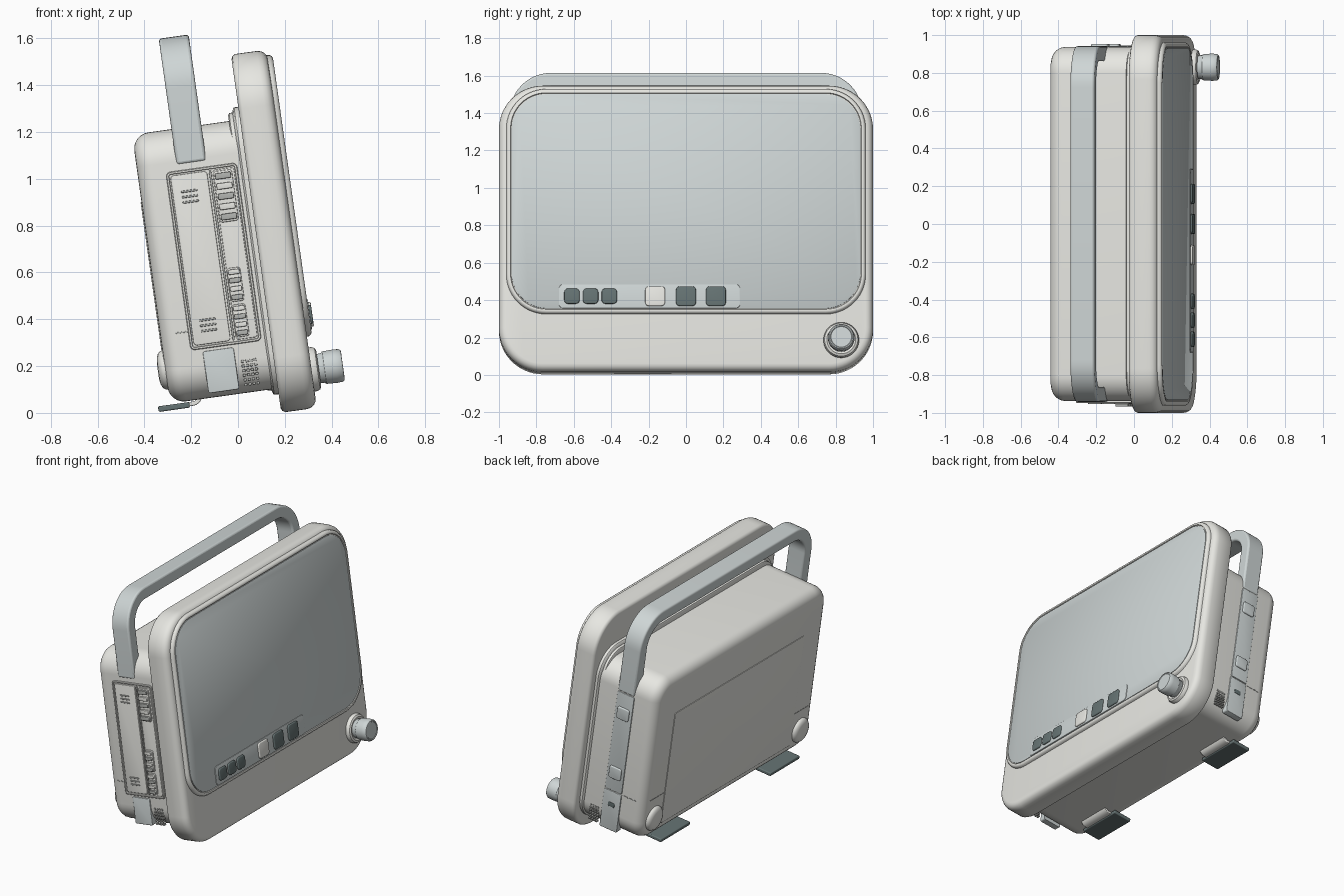
import bpy, bmesh, math
from mathutils import Matrix, Vector

if "Cube" in bpy.data.objects:
    bpy.data.objects.remove(bpy.data.objects["Cube"])

TILT = Matrix.Rotation(math.radians(-8), 4, 'Y')   # whole device leans back


def mat(name, c):
    m = bpy.data.materials.new(name)
    m.diffuse_color = (*c, 1)
    m.use_nodes = True
    m.node_tree.nodes["Principled BSDF"].inputs["Base Color"].default_value = m.diffuse_color
    return m


SHELL = mat("shell", (0.80, 0.80, 0.76))
GREY = mat("blue_grey", (0.62, 0.67, 0.67))
DARK = mat("dark", (0.13, 0.17, 0.17))
SEAM = mat("seam", (0.45, 0.46, 0.44))


def finish(name, bm, m):
    bmesh.ops.remove_doubles(bm, verts=bm.verts, dist=1e-5)
    bmesh.ops.recalc_face_normals(bm, faces=bm.faces)
    bm.transform(TILT)
    me = bpy.data.meshes.new(name)
    bm.to_mesh(me)
    bm.free()
    me.materials.append(m)
    ob = bpy.data.objects.new(name, me)
    bpy.context.collection.objects.link(ob)
    return ob


def loft(name, axis, rect, r, sections, m, segs=10):
    """Rounded rectangle lofted along an axis; sections are (position, inset)."""
    bm = bmesh.new()
    rings = []
    for d, ins in sections:
        a0, a1, b0, b1 = rect[0] + ins, rect[1] - ins, rect[2] + ins, rect[3] - ins
        rr = min(max(r - ins, 0.002), (a1 - a0) / 2, (b1 - b0) / 2)
        ring = []
        for k, (ca, cb) in enumerate([(a1 - rr, b1 - rr), (a0 + rr, b1 - rr),
                                      (a0 + rr, b0 + rr), (a1 - rr, b0 + rr)]):
            for i in range(segs + 1):
                t = math.pi / 2 * (k + i / segs)
                a, b = ca + rr * math.cos(t), cb + rr * math.sin(t)
                ring.append(bm.verts.new((d, a, b) if axis == 'x' else (a, d, b)))
        rings.append(ring)
    n = len(rings[0])
    for p, q in zip(rings, rings[1:]):
        for i in range(n):
            bm.faces.new((p[i], p[(i + 1) % n], q[(i + 1) % n], q[i]))
    bm.faces.new(rings[0])
    bm.faces.new(rings[-1])
    return finish(name, bm, m)


def slab(name, axis, rect, r, d0, d1, m, bev=0.006, segs=5):
    """Plate from hidden side d0 to softly rounded face d1."""
    s = 1 if d1 > d0 else -1
    sec = [(d0, 0)] + [(d1 - s * bev * (1 - math.sin(t)), bev * (1 - math.cos(t)))
                       for t in (0, math.pi / 6, math.pi / 3, math.pi / 2)]
    return loft(name, axis, rect, r, sec, m, segs)


def box_at(a, b, w, h):
    return (a - w / 2, a + w / 2, b - h / 2, b + h / 2)


def strip(name, axis, pts, thick, d0, d1, m, bev):
    """Band of even thickness following a 2D path, widened along an axis."""
    bm = bmesh.new()
    P = [Vector(p) for p in pts]
    rows = []
    for i, p in enumerate(P):
        t = (P[min(i + 1, len(P) - 1)] - P[max(i - 1, 0)]).normalized()
        nrm = Vector((-t.y, t.x)) * thick / 2
        c = [(p + nrm, d0), (p - nrm, d0), (p - nrm, d1), (p + nrm, d1)]
        rows.append([bm.verts.new((d, q.x, q.y) if axis == 'x' else (q.x, d, q.y)) for q, d in c])
    for p, q in zip(rows, rows[1:]):
        for i in range(4):
            bm.faces.new((p[i], p[(i + 1) % 4], q[(i + 1) % 4], q[i]))
    bm.faces.new(rows[0])
    bm.faces.new(rows[-1])
    ob = finish(name, bm, m)
    mod = ob.modifiers.new("Bevel", 'BEVEL')
    mod.width, mod.segments, mod.limit_method = bev, 3, 'ANGLE'
    mod.angle_limit = math.radians(50)
    return ob


# rear housing, stepped collar and front bezel
R = 0.07
back = [(-0.283 + R * (1 - math.cos(t)), R * (1 - math.sin(t)))
        for t in [math.pi / 2 * i / 6 for i in range(7)]]
loft("rear_housing", 'x', (-0.937, 0.937, 0.08, 1.24), 0.14, back + [(0.17, 0)], SHELL)
loft("collar", 'x', (-0.95, 0.95, 0.055, 1.295), 0.18,
     [(0.135, 0.03), (0.14, 0.022), (0.155, 0.02), (0.16, 0.004), (0.165, 0), (0.195, 0)], SHELL)
loft("front_bezel", 'x', (-1, 1, -0.025, 1.52), 0.235,
     [(0.183, 0.02), (0.188, 0.008), (0.2, 0), (0.295, 0), (0.312, 0.004), (0.326, 0.013),
      (0.334, 0.026), (0.337, 0.04)], SHELL, 14)
loft("screen_rim", 'x', (-0.962, 0.962, 0.28, 1.497), 0.215,
     [(0.325, 0), (0.346, 0.002), (0.355, 0.008), (0.359, 0.016), (0.358, 0.024),
      (0.352, 0.027)], SHELL, 14)
loft("screen_glass", 'x', (-0.932, 0.932, 0.309, 1.466), 0.19, [(0.33, 0), (0.357, 0), (0.359, 0.003)], GREY, 14)

# button tab and front buttons
slab("button_tab", 'x', (-0.68, 0.29, 0.309, 0.439), 0.025, 0.345, 0.363, GREY, 0.003)
for i, (y, w, m) in enumerate([(-0.61, 0.082, DARK), (-0.51, 0.082, DARK), (-0.41, 0.082, DARK),
                               (-0.165, 0.106, SHELL), (0, 0.106, DARK), (0.16, 0.106, DARK)]):
    slab(f"front_button_{i + 1}", 'x', box_at(y, 0.374, w, w), 0.02, 0.35, 0.373, m)

# control knob on a round collar
loft("knob_collar", 'x', box_at(0.83, 0.14, 0.19, 0.19), 0.095,
     [(0.325, 0), (0.35, 0), (0.362, 0.006), (0.368, 0.018), (0.36, 0.03)], SHELL)
loft("control_knob", 'x', box_at(0.83, 0.14, 0.144, 0.144), 0.072,
     [(0.345, 0.012), (0.385, 0.008), (0.392, 0.002), (0.44, 0), (0.463, 0.002), (0.471, 0.008),
      (0.472, 0.014), (0.469, 0.017)], GREY)

# carrying handle
H, TOP, RC, T = 0.942, 1.63, 0.22, 0.08
hy, hz, rc = H - T / 2, TOP - T / 2, RC - T / 2
path = [(-hy, 1.086)]
for k, s in ((math.pi, -1), (math.pi / 2, 1)):
    for i in range(13):
        t = k - math.pi / 2 * i / 12
        path.append((s * (hy - rc) + rc * math.cos(t), hz - rc + rc * math.sin(t)))
path.append((hy, 1.086))
strip("handle", 'x', path, T, -0.113, 0.016, GREY, 0.012)

# side band continuing the handle on the far side, with two buttons
slab("side_band", 'y', (-0.113, 0.016, 0.38, 1.082), 0.008, 0.9, 0.943, GREY, 0.004)
for i, z in enumerate((0.94, 0.51)):
    slab(f"band_button_{i + 1}", 'y', box_at(-0.048, z, 0.09, 0.085), 0.015, 0.93, 0.954, GREY)
slab("band_slot", 'y', box_at(-0.048, 0.28, 0.05, 0.03), 0.006, 0.93, 0.946, DARK, 0.002)

# lower corners: band ends, seams, vents and round bumpers
for s, side in ((-1, "near"), (1, "far")):
    top = 0.28 if s < 0 else 0.374
    slab(f"band_end_{side}", 'y', (-0.113, 0.02, 0.1, top), 0.01, s * 0.9, s * 0.944, GREY, 0.004)
    slab(f"corner_seam_{side}", 'y', (-0.22, -0.165 if s < 0 else -0.113, 0.371, 0.377), 0.002,
         s * 0.92, s * 0.9385, SEAM, 0.001, 2)
    ys = sorted((s * 0.87, s * 0.715))
    slab(f"back_seam_{side}", 'x', (*ys, 0.371, 0.377), 0.002, -0.27, -0.2845, SEAM, 0.001, 2)
    loft(f"bumper_{side}", 'x', box_at(s * 0.8, 0.225, 0.17, 0.17), 0.085,
         [(-0.27, 0), (-0.292, 0.002), (-0.304, 0.012), (-0.311, 0.03), (-0.314, 0.055)], SHELL)
    for i in range(4):
        for j in range(6):
            slab(f"vent_{side}_{i}_{j}", 'y', box_at(0.05 + i * 0.018, 0.115 + j * 0.02, 0.013, 0.012),
                 0.003, s * 0.92, s * 0.941, SEAM, 0.002, 2)

# back cover plate
slab("back_cover", 'x', (-0.71, 0.71, 0.15, 0.95), 0.012, -0.26, -0.287, SHELL, 0.003)

# near side: framed bay with door, latches and connectors
loft("bay_frame", 'y', (-0.163, 0.143, 0.292, 1.06), 0.02,
     [(-0.9, 0), (-0.944, 0), (-0.947, 0.003), (-0.947, 0.01), (-0.939, 0.012)], SHELL, 5)
slab("bay_door", 'y', (-0.146, 0.012, 0.31, 1.042), 0.015, -0.92, -0.947, SHELL, 0.004)
slab("bay_divider", 'y', (0.02, 0.03, 0.31, 1.042), 0.003, -0.92, -0.947, SEAM, 0.002, 2)
slab("connector_strip", 'y', (0.036, 0.128, 0.31, 1.042), 0.012, -0.92, -0.944, SHELL, 0.003)
for k, z in enumerate((0.945, 0.39)):
    for i in range(3):
        slab(f"latch_rib_{k}_{i}", 'y', box_at(-0.074, z + (i - 1) * 0.023, 0.07, 0.009), 0.004,
             -0.93, -0.953, SEAM, 0.003, 3)
for k, (x, z, w, h, n) in enumerate([(0.078, 0.925, 0.08, 0.22, 5), (0.066, 0.545, 0.058, 0.145, 4),
                                     (0.066, 0.39, 0.058, 0.14, 4)]):
    slab(f"connector_{k + 1}", 'y', box_at(x, z, w, h), 0.012, -0.93, -0.953, SHELL, 0.004)
    for i in range(n):
        zz = z - h / 2 + h * (i + 0.5) / n
        slab(f"connector_{k + 1}_rib_{i + 1}", 'y', box_at(x, zz, w * 0.85, h / n * 0.6), 0.006,
             -0.94, -0.967, SHELL if i % 2 else SEAM, 0.004, 3)

# folding feet underneath
for s, side in ((-1, "near"), (1, "far")):
    y = s * 0.6
    strip(f"foot_pad_{side}", 'y', [(-0.335, 0.063), (-0.2, 0.063)], 0.024, y - 0.16, y + 0.16, DARK, 0.006)
    hook = [(-0.22, 0.066), (-0.185, 0.066)]
    hook += [(-0.185 + 0.035 * math.sin(t), 0.101 - 0.035 * math.cos(t))
             for t in [math.pi / 12 * i for i in range(1, 7)]] + [(-0.15, 0.14)]
    strip(f"foot_bracket_{side}", 'y', hook, 0.018, y - 0.12, y + 0.12, SHELL, 0.004)

# smooth shading with sharp edges kept
for ob in bpy.context.collection.objects:
    ob.select_set(True)
    bpy.context.view_layer.objects.active = ob
bpy.ops.object.shade_smooth_by_angle(angle=math.radians(35))
